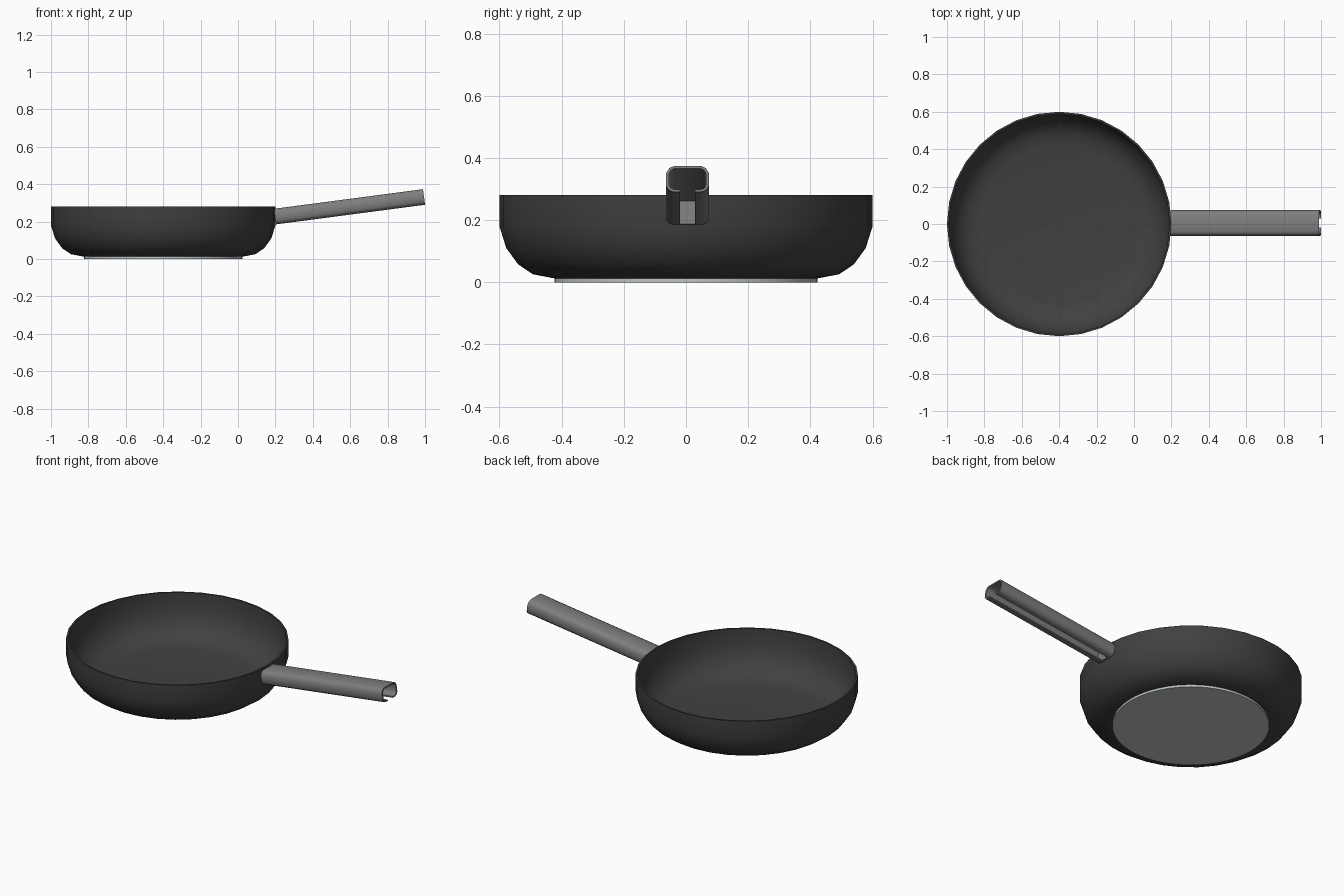
import bpy, bmesh, math
from mathutils import Matrix

if "Cube" in bpy.data.objects:
    bpy.data.objects.remove(bpy.data.objects["Cube"])

SIDES = 32
PAN_X = -0.4


def material(name, rgb):
    m = bpy.data.materials.new(name)
    m.diffuse_color = (*rgb, 1)
    m.use_nodes = True
    m.node_tree.nodes["Principled BSDF"].inputs["Base Color"].default_value = m.diffuse_color
    return m


dark = material("dark coating", (0.052, 0.052, 0.052))
steel = material("handle grey", (0.21, 0.21, 0.21))
base_grey = material("base grey", (0.52, 0.56, 0.54))


def finish(name, bm, mat, angle=40):
    bmesh.ops.recalc_face_normals(bm, faces=bm.faces)
    me = bpy.data.meshes.new(name)
    bm.to_mesh(me)
    bm.free()
    me.materials.append(mat)
    ob = bpy.data.objects.new(name, me)
    bpy.context.collection.objects.link(ob)
    bpy.ops.object.select_all(action='DESELECT')
    ob.select_set(True)
    bpy.context.view_layer.objects.active = ob
    bpy.ops.object.shade_smooth_by_angle(angle=math.radians(angle))
    return ob


def lathe(name, profile, mat, n=SIDES):
    """Revolve (radius, z) points about the pan axis and cap both ends."""
    bm = bmesh.new()
    rings = [[bm.verts.new((PAN_X + r * math.cos(2 * math.pi * i / n),
                            r * math.sin(2 * math.pi * i / n), z))
              for i in range(n)] for r, z in profile]
    for a, b in zip(rings, rings[1:]):
        for i in range(n):
            j = (i + 1) % n
            bm.faces.new((a[i], a[j], b[j], b[i]))
    bm.faces.new(rings[0])
    bm.faces.new(rings[-1])
    return finish(name, bm, mat)


def extrude_section(name, section, x0, x1, mat, matrix):
    """Sweep a closed (y, z) section along local x."""
    bm = bmesh.new()
    face = bm.faces.new([bm.verts.new((x0, y, z)) for y, z in section])
    res = bmesh.ops.extrude_face_region(bm, geom=[face], use_keep_orig=True)
    bmesh.ops.translate(bm, vec=(x1 - x0, 0, 0),
                        verts=[g for g in res["geom"] if isinstance(g, bmesh.types.BMVert)])
    bmesh.ops.transform(bm, matrix=matrix, verts=bm.verts)
    return finish(name, bm, mat, 60)


# Pan bowl: outer wall up, thin rim, inner wall down
outer = [(0.425, 0.013), (0.493, 0.026), (0.54, 0.058), (0.578, 0.11), (0.6, 0.18), (0.6, 0.28)]
inner = [(0.59, 0.28), (0.59, 0.182), (0.568, 0.115), (0.533, 0.067), (0.488, 0.036), (0.423, 0.023)]
lathe("pan_bowl", outer + inner, dark)

# Base disc
lathe("base_disc", [(0.423, 0.0), (0.423, 0.014)], base_grey, 64)

# Handle: C-shaped channel, open along its underside
tilt = Matrix.Translation((0.207, 0.005, 0.186)) @ Matrix.Rotation(math.radians(-7.5), 4, 'Y')
out_half = [(0.045, 0.084), (0.059, 0.077), (0.069, 0.061), (0.069, 0.02),
            (0.060, 0.006), (0.045, 0.0), (0.024, 0.0)]
in_half = [(0.024, 0.008), (0.043, 0.008), (0.054, 0.013), (0.060, 0.024),
           (0.060, 0.058), (0.053, 0.070), (0.043, 0.076)]
right = out_half + in_half
left = [(-y, z) for y, z in reversed(right)]
extrude_section("handle", right + left, 0.0, 0.8, steel, tilt)

# Mounting plate closing the handle against the pan
plate = out_half + [(-y, z) for y, z in reversed(out_half)]
extrude_section("handle_mount", plate, -0.004, 0.006, steel, tilt)
